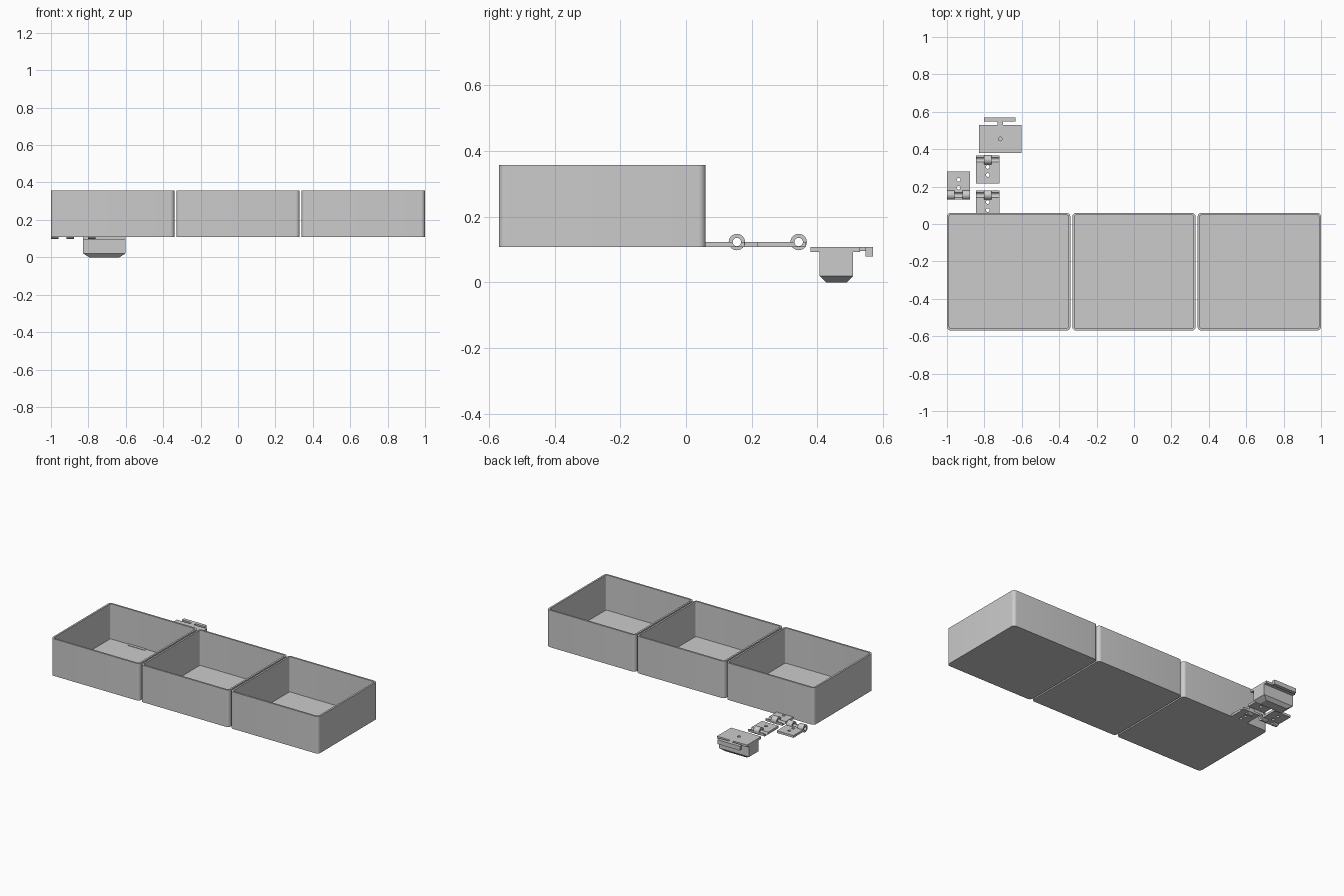
import bpy, bmesh, math
from mathutils import Matrix, Vector

cube = bpy.data.objects.get("Cube")
if cube:
    bpy.data.objects.remove(cube, do_unlink=True)

grey = bpy.data.materials.new("light grey plastic")
grey.use_nodes = True
colour = (0.6, 0.6, 0.6, 1)
grey.diffuse_color = colour
grey.node_tree.nodes["Principled BSDF"].inputs["Base Color"].default_value = colour


def finish(bm, name):
    bmesh.ops.recalc_face_normals(bm, faces=bm.faces)
    mesh = bpy.data.meshes.new(name)
    bm.to_mesh(mesh)
    bm.free()
    mesh.materials.append(grey)
    obj = bpy.data.objects.new(name, mesh)
    bpy.context.collection.objects.link(obj)
    return obj


def smooth(obj):
    bpy.ops.object.select_all(action='DESELECT')
    obj.select_set(True)
    bpy.context.view_layer.objects.active = obj
    bpy.ops.object.shade_smooth_by_angle(angle=math.radians(30))


def block(name, x, y, z):
    bm = bmesh.new()
    bmesh.ops.create_cube(bm, size=1)
    for v in bm.verts:
        v.co = Vector([lo + (c + 0.5) * (hi - lo) for c, (lo, hi) in zip(v.co, (x, y, z))])
    return finish(bm, name)


def cylinder(name, centre, radius, length, axis='Z'):
    bm = bmesh.new()
    turn = Matrix.Rotation(math.pi / 2, 4, 'Y') if axis == 'X' else Matrix.Identity(4)
    bmesh.ops.create_cone(bm, cap_ends=True, segments=32, radius1=radius, radius2=radius,
                          depth=length, matrix=Matrix.Translation(centre) @ turn)
    return finish(bm, name)


def combine(obj, other, operation):
    """Apply a boolean and remove the helper."""
    mod = obj.modifiers.new("cut", 'BOOLEAN')
    mod.operation, mod.object, mod.solver = operation, other, 'EXACT'
    bpy.ops.object.select_all(action='DESELECT')
    bpy.context.view_layer.objects.active = obj
    obj.select_set(True)
    bpy.ops.object.modifier_apply(modifier=mod.name)
    bpy.data.objects.remove(other, do_unlink=True)


# Open trays with rounded corners
def rounded_ring(bm, cx, cy, hx, hy, r, z):
    verts = []
    for q, (sx, sy) in enumerate([(1, 1), (-1, 1), (-1, -1), (1, -1)]):
        for i in range(9):
            a = (q + i / 8) * math.pi / 2
            verts.append(bm.verts.new((cx + sx * (hx - r) + r * math.cos(a),
                                       cy + sy * (hy - r) + r * math.sin(a), z)))
    return verts


BASE, TOP, WALL = 0.108, 0.358, 0.012


def tray(name, cx):
    cy, hx, hy, r = -0.255, 0.33, 0.315, 0.022
    bm = bmesh.new()
    rings = [rounded_ring(bm, cx, cy, hx - t, hy - t, r - t, z)
             for t, z in [(0, BASE), (0, TOP), (WALL, TOP), (WALL, BASE + WALL)]]
    for a, b in zip(rings, rings[1:]):
        for i in range(len(a)):
            j = (i + 1) % len(a)
            bm.faces.new((a[i], a[j], b[j], b[i]))
    bm.faces.new(rings[0])
    bm.faces.new(rings[-1])
    smooth(finish(bm, name))


for label, cx in [("right", -0.67), ("middle", 0), ("left", 0.67)]:
    tray(label + "_tray", cx)


# Hinge leaves: plate, knuckles, pin bore and two screw holes
def hinge(name, cx, pin_y, way, knuckles):
    pin_z, half = BASE + 0.015, 0.0625
    ends = sorted((pin_y + way * 0.126, pin_y - way * 0.023))
    leaf = block(name, (cx - half, cx + half), ends, (BASE, pin_z))
    for offset in knuckles:
        combine(leaf, cylinder("knuckle", (cx + offset, pin_y, pin_z), 0.025, 0.0414, 'X'), 'UNION')
    combine(leaf, cylinder("pin_bore", (cx, pin_y, pin_z), 0.0128, 0.3, 'X'), 'DIFFERENCE')
    for d in (0.038, 0.081):
        combine(leaf, cylinder("screw_hole", (cx, pin_y + way * d, BASE), 0.01, 0.1), 'DIFFERENCE')
    smooth(leaf)


hinge("outer_hinge_leaf", -0.938, 0.155, 1, (-0.0418, 0.0418))
hinge("back_hinge_leaf", -0.782, 0.343, -1, (0,))
hinge("front_hinge_leaf", -0.782, 0.155, -1, (0,))

# Latch: top plate with a blind hole, tapered body, neck and hook
X = (-0.828, -0.602)
plate = block("latch_plate", X, (0.379, 0.53), (0.093, BASE))
combine(plate, cylinder("latch_hole", (-0.715, 0.455, BASE), 0.01, 0.024), 'DIFFERENCE')
smooth(plate)
block("latch_body", X, (0.407, 0.509), (0.02, 0.093))
taper = block("latch_tapered_base", X, (0.407, 0.509), (0, 0.02))
for v in taper.data.vertices:
    if v.co.z < 0.01:
        v.co.x += 0.032 if v.co.x < -0.715 else -0.032
        v.co.y += 0.02 if v.co.y < 0.458 else -0.02
block("latch_neck", (-0.729, -0.701), (0.53, 0.548), (0.096, BASE))
block("latch_hook", (-0.803, -0.633), (0.547, 0.57), (0.079, BASE))
